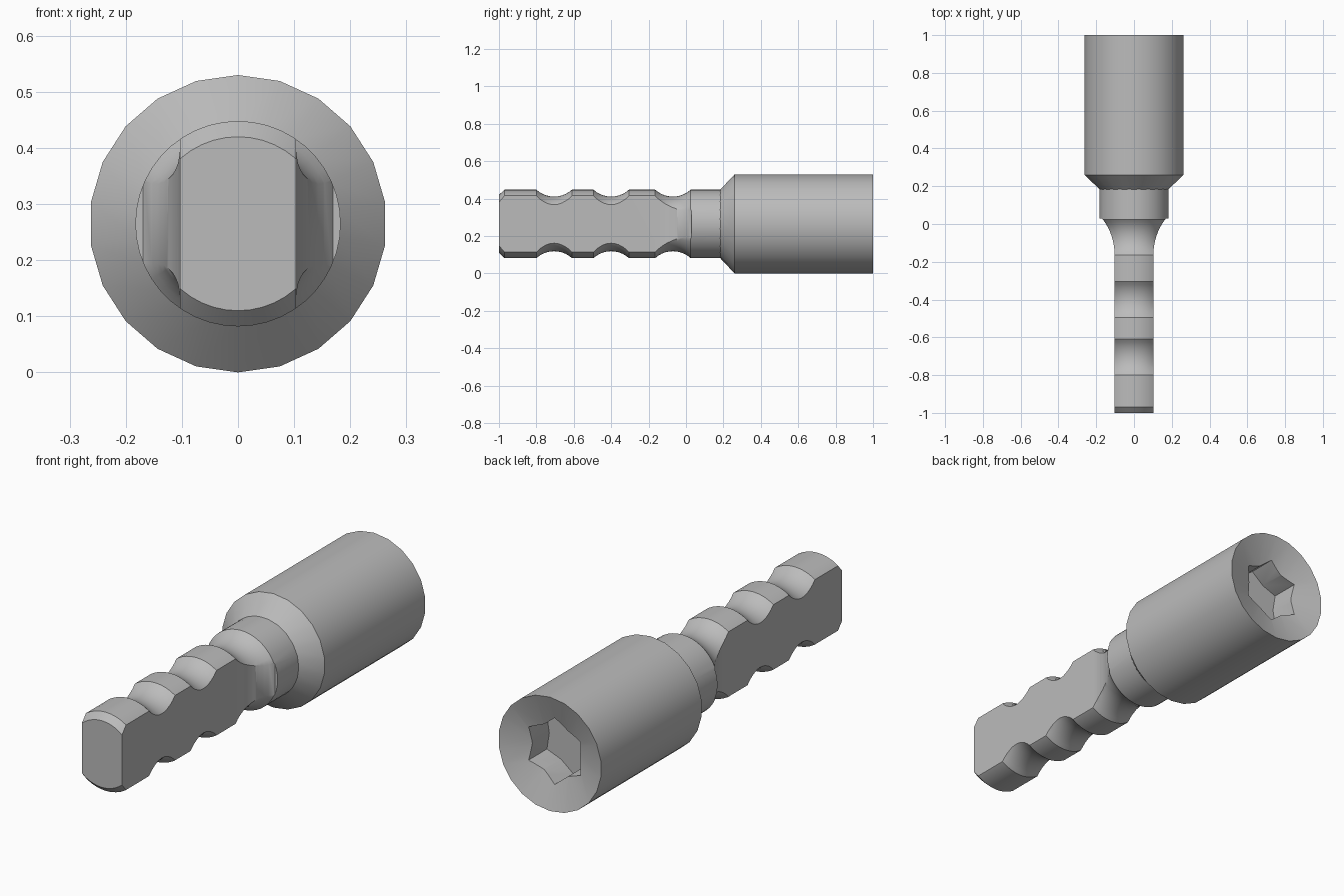
import bpy, bmesh
from math import sin, cos, pi, asin, sqrt

AXIS_Z = 0.265

if "Cube" in bpy.data.objects:
    bpy.data.objects.remove(bpy.data.objects["Cube"], do_unlink=True)

metal = bpy.data.materials.new("grey metal")
metal.use_nodes = True
GREY = (0.5, 0.5, 0.5, 1)
metal.diffuse_color = GREY
metal.node_tree.nodes["Principled BSDF"].inputs["Base Color"].default_value = GREY


def finish(bm, name):
    bmesh.ops.remove_doubles(bm, verts=bm.verts, dist=1e-5)
    bmesh.ops.recalc_face_normals(bm, faces=bm.faces)
    mesh = bpy.data.meshes.new(name)
    bm.to_mesh(mesh)
    bm.free()
    mesh.materials.append(metal)
    obj = bpy.data.objects.new(name, mesh)
    bpy.context.collection.objects.link(obj)
    return obj


def lathe(name, profile, sides):
    """Spin (y, radius) points about the long axis."""
    bm = bmesh.new()
    rings = []
    for y, r in profile:
        angles = [2 * pi * i / sides for i in range(sides)]
        if r == 0:
            rings.append([bm.verts.new((0, y, AXIS_Z))] * sides)
        else:
            rings.append([bm.verts.new((r * sin(a), y, AXIS_Z + r * cos(a)))
                          for a in angles])
    for a, b in zip(rings, rings[1:]):
        for i in range(sides):
            j = (i + 1) % sides
            corners = list(dict.fromkeys((a[i], a[j], b[j], b[i])))
            bm.faces.new(corners)
    return finish(bm, name)


def prism(name, points, offset):
    """Extrude a flat outline along an offset."""
    bm = bmesh.new()
    face = bm.faces.new([bm.verts.new(p) for p in points])
    ext = bmesh.ops.extrude_face_region(bm, geom=[face], use_keep_orig=True)
    moved = [g for g in ext["geom"] if isinstance(g, bmesh.types.BMVert)]
    bmesh.ops.translate(bm, verts=moved, vec=offset)
    return finish(bm, name)


def cut(obj, cutter):
    mod = obj.modifiers.new("cut", 'BOOLEAN')
    mod.operation = 'DIFFERENCE'
    mod.solver = 'EXACT'
    mod.object = cutter
    bpy.context.view_layer.objects.active = obj
    bpy.ops.object.modifier_apply(modifier=mod.name)
    bpy.data.objects.remove(cutter, do_unlink=True)


def smooth(obj):
    bpy.ops.object.select_all(action='DESELECT')
    obj.select_set(True)
    bpy.context.view_layer.objects.active = obj
    bpy.ops.object.shade_smooth_by_angle(angle=pi / 6)


def groove(start, end, radius, depth, steps=10):
    """Concave arc in the shaft profile."""
    half, mid = (end - start) / 2, (start + end) / 2
    big = (half ** 2 + depth ** 2) / (2 * depth)
    span = asin(half / big)
    angles = [span * (2 * i / steps - 1) for i in range(steps + 1)]
    return [(mid + big * sin(a), radius - depth + big * (1 - cos(a)))
            for a in angles]


# Grooved shaft with chamfered tip and neck
R = 0.183
profile = [(-1, 0), (-1, 0.155), (-0.97, R)]
for start, end in ((-0.8, -0.61), (-0.495, -0.305), (-0.165, 0.025)):
    profile += groove(start, end, R, 0.037)
profile += [(0.2, R), (0.2, 0)]
shaft = lathe("grooved_shaft", profile, 44)

# Flats on both sides, each running out in a concave fillet
FLAT, FILLET, RUN = 0.103, 0.306, 0.19
for side in (-1, 1):
    outline = [(0.4, -1.1), (FLAT, -1.1)]
    for i in range(9):
        t = RUN * i / 8
        outline.append((FLAT + FILLET - sqrt(FILLET ** 2 - t ** 2), t - 0.16))
    outline.append((0.4, RUN - 0.16))
    cutter = prism("flat_cutter", [(side * x, y, -0.2) for x, y in outline],
                   (0, 0, 1))
    cut(shaft, cutter)
smooth(shaft)

# Wide body with a tapered shoulder and a dished back end
body = lathe("socket_body", [(0.18, 0), (0.18, 0.18), (0.26, AXIS_Z),
                             (1, AXIS_Z), (0.915, 0)], 22)

# Six-pointed drive socket
star = []
for i in range(12):
    r = 0.155 if i % 2 == 0 else 0.122
    a = pi * i / 6
    star.append((r * sin(a), 0.83, AXIS_Z + r * cos(a)))
cut(body, prism("socket_cutter", star, (0, 0.4, 0)))
smooth(body)
